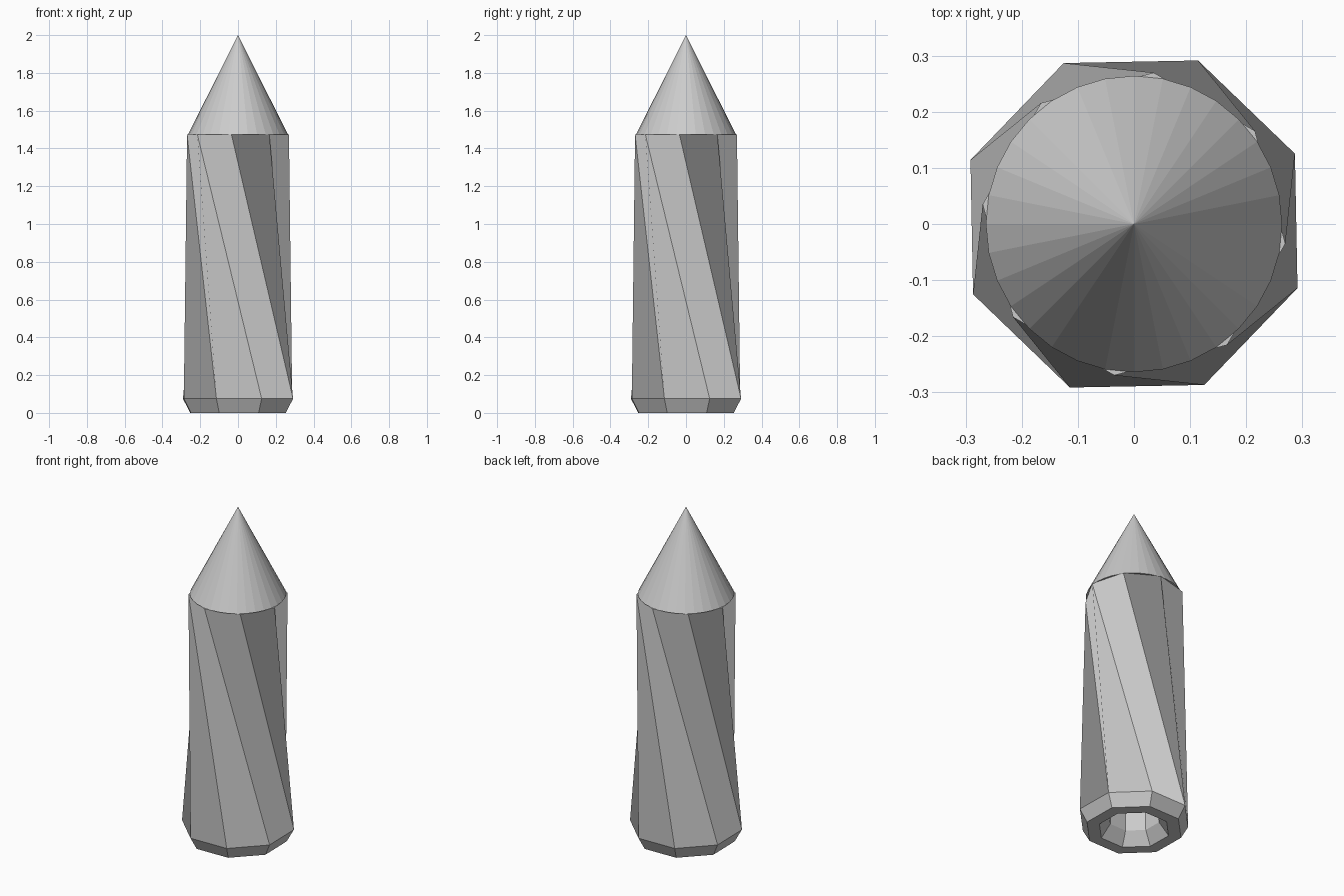
import bpy, bmesh, math

if "Cube" in bpy.data.objects:
    bpy.data.objects.remove(bpy.data.objects["Cube"])

SIDES = 8


def finish(bm, name):
    mesh = bpy.data.meshes.new(name)
    bm.to_mesh(mesh)
    bm.free()
    obj = bpy.data.objects.new(name, mesh)
    bpy.context.collection.objects.link(obj)
    return obj


def ring(bm, radius, z, start):
    verts = []
    for i in range(SIDES):
        a = math.radians(start + 360 * i / SIDES)
        verts.append(bm.verts.new((radius * math.cos(a), radius * math.sin(a), z)))
    return verts


# Twisted octagonal shaft: cavity roof, cavity walls, lip, chamfer, twisted sides, top
# (radius, height, starting angle in degrees)
START, TWIST = 23.6, -76
profile = [
    (0.135, 0.40, START),
    (0.145, 0.075, START),
    (0.20, 0.0, START),
    (0.272, 0.0, START),
    (0.313, 0.075, START),
    (0.272, 1.475, START + TWIST),
]
bm = bmesh.new()
rings = [ring(bm, *p) for p in profile]
for low, high in zip(rings, rings[1:]):
    for i in range(SIDES):
        j = (i + 1) % SIDES
        bm.faces.new((low[i], low[j], high[j], high[i]))
bm.faces.new(list(reversed(rings[0])))
bm.faces.new(rings[-1])
finish(bm, "twisted_shaft")

# Pointed cone tip with its own flat base
bm = bmesh.new()
bmesh.ops.create_cone(bm, cap_ends=True, segments=32, radius1=0.264, radius2=0, depth=0.525)
bmesh.ops.translate(bm, verts=bm.verts, vec=(0, 0, 1.475 + 0.525 / 2))
finish(bm, "cone_tip")
